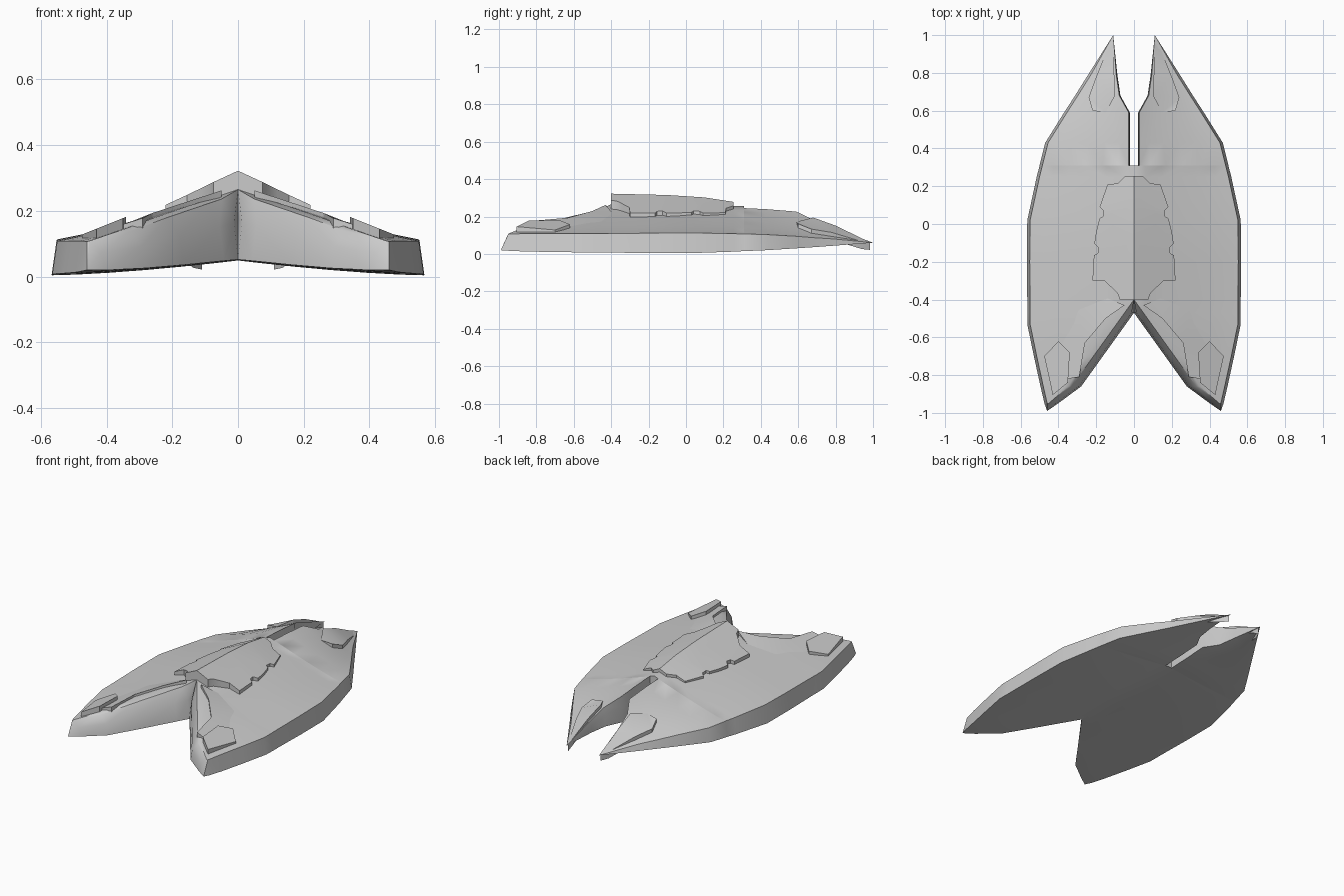
import bpy, bmesh, math

if "Cube" in bpy.data.objects:
    bpy.data.objects.remove(bpy.data.objects["Cube"])

grey = bpy.data.materials.new("hull_grey")
grey.diffuse_color = (0.6, 0.6, 0.6, 1)
grey.use_nodes = True
grey.node_tree.nodes["Principled BSDF"].inputs["Base Color"].default_value = grey.diffuse_color

# y, inner x, outer x, ridge z, edge z, base z
STATIONS = [
    (-0.99, 0.46, 0.46, 0.02, 0.02, 0.02),
    (-0.95, 0.402, 0.474, 0.265, 0.103, 0.017),
    (-0.86, 0.28, 0.495, 0.265, 0.105, 0.013),
    (-0.70, 0.165, 0.53, 0.265, 0.105, 0.010),
    (-0.53, 0.043, 0.565, 0.265, 0.105, 0.008),
    (-0.47, 0.0, 0.565, 0.265, 0.105, 0.007),
    (-0.40, 0.0, 0.565, 0.265, 0.106, 0.007),
    (-0.20, 0.0, 0.567, 0.267, 0.108, 0.005),
    (0.02, 0.0, 0.565, 0.267, 0.11, 0.004),
    (0.25, 0.0, 0.515, 0.257, 0.105, 0.012),
    (0.309, 0.0, 0.50, 0.255, 0.104, 0.015),
    (0.31, 0.022, 0.50, 0.255, 0.104, 0.015),
    (0.43, 0.022, 0.47, 0.25, 0.10, 0.02),
    (0.59, 0.022, 0.37, 0.24, 0.09, 0.03),
    (0.68, 0.072, 0.312, 0.225, 0.082, 0.036),
    (0.79, 0.088, 0.243, 0.19, 0.075, 0.044),
    (1.00, 0.11, 0.11, 0.06, 0.06, 0.06),
]


def lerp_table(table, t):
    if t <= table[0][0]:
        return table[0][1:]
    for a, b in zip(table, table[1:]):
        if t <= b[0]:
            k = (t - a[0]) / (b[0] - a[0])
            return [p + (q - p) * k for p, q in zip(a[1:], b[1:])]
    return table[-1][1:]


FALL = [(0, 1), (0.2, 0.76), (0.54, 0.4), (0.82, 0.13), (1, 0)]


def hull_top(x, y):
    xi, xo, ridge, edge, base = lerp_table(STATIONS, y)
    return edge + (ridge - edge) * lerp_table(FALL, abs(x) / xo)[0]


def finish(name, bm, angle):
    bmesh.ops.remove_doubles(bm, verts=bm.verts, dist=0.0004)
    bmesh.ops.dissolve_degenerate(bm, edges=bm.edges, dist=0.0004)
    bmesh.ops.recalc_face_normals(bm, faces=bm.faces)
    me = bpy.data.meshes.new(name)
    bm.to_mesh(me)
    bm.free()
    ob = bpy.data.objects.new(name, me)
    bpy.context.collection.objects.link(ob)
    me.materials.append(grey)
    bpy.ops.object.select_all(action='DESELECT')
    ob.select_set(True)
    bpy.context.view_layer.objects.active = ob
    bpy.ops.object.shade_smooth_by_angle(angle=math.radians(angle))
    return ob


def mirrored(bm):
    geom = bm.verts[:] + bm.edges[:] + bm.faces[:]
    dup = bmesh.ops.duplicate(bm, geom=geom)["geom"]
    verts = [g for g in dup if isinstance(g, bmesh.types.BMVert)]
    for v in verts:
        v.co.x = -v.co.x
    bmesh.ops.reverse_faces(bm, faces=[g for g in dup if isinstance(g, bmesh.types.BMFace)])


# Hull: half cross-sections lofted along y, then mirrored
US = (0, 0.12, 0.3, 0.5, 0.7, 0.87, 1)
bm = bmesh.new()
rings = []
for y, xi, xo, ridge, edge, base in STATIONS:
    w = xo - xi
    front = y < -0.41
    d = min(0.05 if front else 0.006 if xi > 0 else 0, w * 0.7)
    ti, to = xi + d, xo - min(0.015, w * 0.2)
    ring = []
    for i, u in enumerate(US):                       # upper skin
        x = ti + (to - ti) * u
        drop = 0.012 if front and i == 0 and w > 0.1 else 0
        ring.append((x, y, hull_top(x, y) - drop if w else edge))
    for u in reversed(US):                           # under skin
        x = xi + w * u
        lift = 0.045 * (1 - x / xo) ** 1.5 if w else 0
        ring.append((x, y, base + lift))
    a, b = ring[-1], ring[0]                         # inner wall, bulged at mid height
    ring.append((a[0] + (b[0] - a[0]) * 0.25, y, a[2] + (b[2] - a[2]) * 0.6))
    rings.append([bm.verts.new(p) for p in ring])
n = len(rings[0])
for r, s in zip(rings, rings[1:]):
    for i in range(n):
        j = (i + 1) % n
        if all(abs(v.co.x) < 1e-5 for v in (r[i], r[j], s[i], s[j])):
            continue
        bm.faces.new((r[i], r[j], s[j]))
        bm.faces.new((r[i], s[j], s[i]))
mirrored(bm)
finish("hull", bm, 42)


def slab(name, outline, top, depth, angle=30):
    """Mirrored raised panel with a given top height and wall depth."""
    bm = bmesh.new()
    hi = [bm.verts.new((x, y, top(x, y))) for x, y in outline]
    lo = [bm.verts.new((x, y, top(x, y) - depth)) for x, y in outline]
    face = bm.faces.new(hi)
    for i in range(len(hi)):
        j = (i + 1) % len(hi)
        if abs(outline[i][0]) + abs(outline[j][0]) > 1e-5:
            bm.faces.new((hi[i], lo[i], lo[j], hi[j]))
    bmesh.ops.triangulate(bm, faces=[face])
    mirrored(bm)
    return finish(name, bm, angle)


# Central armour plate with notched rim
RIDGE = [(-0.4, 0.322), (-0.1, 0.315), (0.1, 0.302), (0.255, 0.278)]
plate = [(0, -0.4), (0.075, -0.4), (0.088, -0.365), (0.12, -0.335), (0.155, -0.302),
         (0.22, -0.3), (0.212, -0.165), (0.192, -0.155), (0.188, -0.125), (0.21, -0.105),
         (0.2, -0.04), (0.182, 0.03), (0.165, 0.04), (0.165, 0.075), (0.182, 0.09),
         (0.14, 0.21), (0.085, 0.215), (0.045, 0.255), (0, 0.255), (0, 0.1), (0, -0.1)]
slab("armour_plate", plate, lambda x, y: lerp_table(RIDGE, y)[0] - 0.46 * x, 0.07)

# Five-sided pods on the front prongs
pod = [(0.475, -0.70), (0.40, -0.62), (0.34, -0.68), (0.35, -0.84), (0.43, -0.905)]
slab("front_pod", pod, lambda x, y: 0.182 - 0.4 * (x - 0.34), 0.06)

# Raised shoulders that fade out into the hull
STEP = [(0.05, -0.43), (0.15, -0.5), (0.26, -0.63), (0.29, -0.81), (0.35, -0.82)]
shoulder = STEP + [(0.40, -0.65), (0.3, -0.45), (0.15, -0.39)]
slab("front_shoulder", shoulder,
     lambda x, y: hull_top(x, y) + (0.014 if (x, y) in STEP else -0.001), 0.04)

# Raised fairings on the tail prongs
tail = [(0.11, 0.985), (0.135, 0.94), (0.2, 0.78), (0.24, 0.67), (0.22, 0.6),
        (0.15, 0.59), (0.10, 0.68), (0.105, 0.8)]
slab("tail_fairing", tail,
     lambda x, y: hull_top(x, y) + (0.0 if y > 0.9 or y < 0.595 else 0.022), 0.04)
